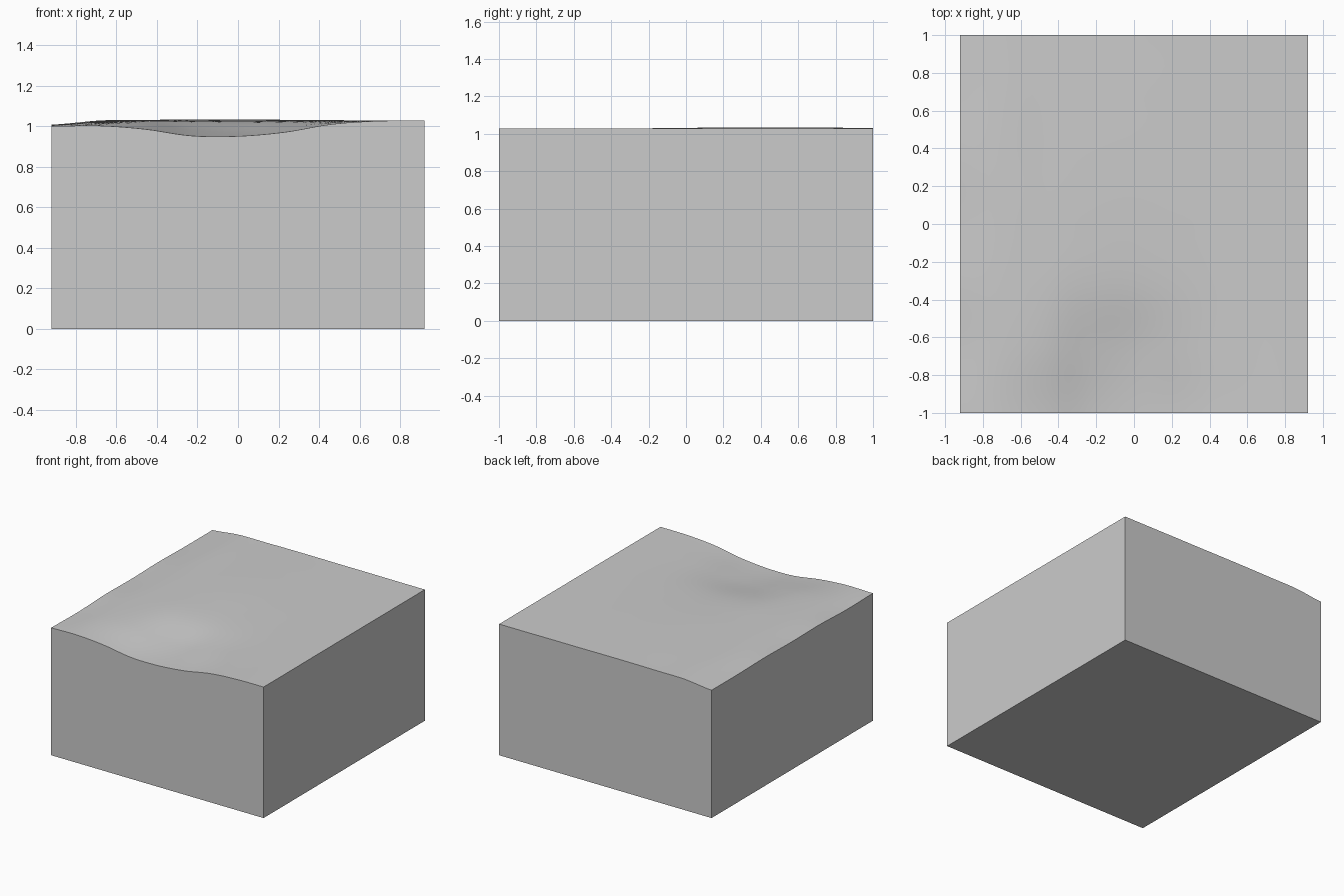
import bpy, bmesh, math

if "Cube" in bpy.data.objects:
    bpy.data.objects.remove(bpy.data.objects["Cube"])

W, D = 0.922, 1.0      # half sizes
NX, NY = 48, 48        # surface resolution

# Coarse heights of the terrain, rows front to back, columns left to right
HEIGHTS = [
    [1.000, 1.003, 0.986, 0.953, 0.951, 0.971, 1.010, 1.026, 1.028],
    [0.996, 1.014, 1.012, 0.982, 0.974, 0.996, 1.019, 1.027, 1.028],
    [1.006, 1.021, 1.027, 1.020, 1.016, 1.021, 1.026, 1.028, 1.029],
    [1.003, 1.025, 1.030, 1.031, 1.030, 1.030, 1.029, 1.029, 1.029],
    [1.008, 1.027, 1.031, 1.034, 1.034, 1.032, 1.030, 1.029, 1.029],
    [1.003, 1.028, 1.031, 1.033, 1.033, 1.031, 1.030, 1.029, 1.029],
    [1.003, 1.027, 1.029, 1.031, 1.031, 1.030, 1.030, 1.029, 1.029],
]


def spline(p, t):
    """Smooth curve through evenly spaced values, t from 0 to 1."""
    n = len(p) - 1
    i = min(int(t * n), n - 1)
    f = t * n - i
    a, b, c, d = (p[max(0, min(n, i + k))] for k in (-1, 0, 1, 2))
    return b + 0.5 * f * (c - a + f * (2*a - 5*b + 4*c - d + f * (3*(b - c) + d - a)))


def height(u, v):
    return spline([spline(row, u) for row in HEIGHTS], v)


bm = bmesh.new()

# Rolling top surface
top = [[bm.verts.new((-W + 2*W*i/NX, -D + 2*D*j/NY, height(i/NX, j/NY)))
        for i in range(NX + 1)] for j in range(NY + 1)]
for j in range(NY):
    for i in range(NX):
        bm.faces.new((top[j][i], top[j][i+1], top[j+1][i+1], top[j+1][i]))

# Straight walls and flat base
rim = (top[0][:-1] + [r[-1] for r in top[:-1]]
       + top[-1][:0:-1] + [r[0] for r in top[:0:-1]])
foot = [bm.verts.new((v.co.x, v.co.y, 0)) for v in rim]
for k in range(len(rim)):
    m = (k + 1) % len(rim)
    bm.faces.new((foot[k], foot[m], rim[m], rim[k]))
bm.faces.new(foot[::-1])
bmesh.ops.recalc_face_normals(bm, faces=bm.faces)

mesh = bpy.data.meshes.new("terrain_block")
bm.to_mesh(mesh)
bm.free()
block = bpy.data.objects.new("terrain_block", mesh)
bpy.context.collection.objects.link(block)
bpy.context.view_layer.objects.active = block
block.select_set(True)
bpy.ops.object.shade_smooth_by_angle(angle=math.radians(35))
